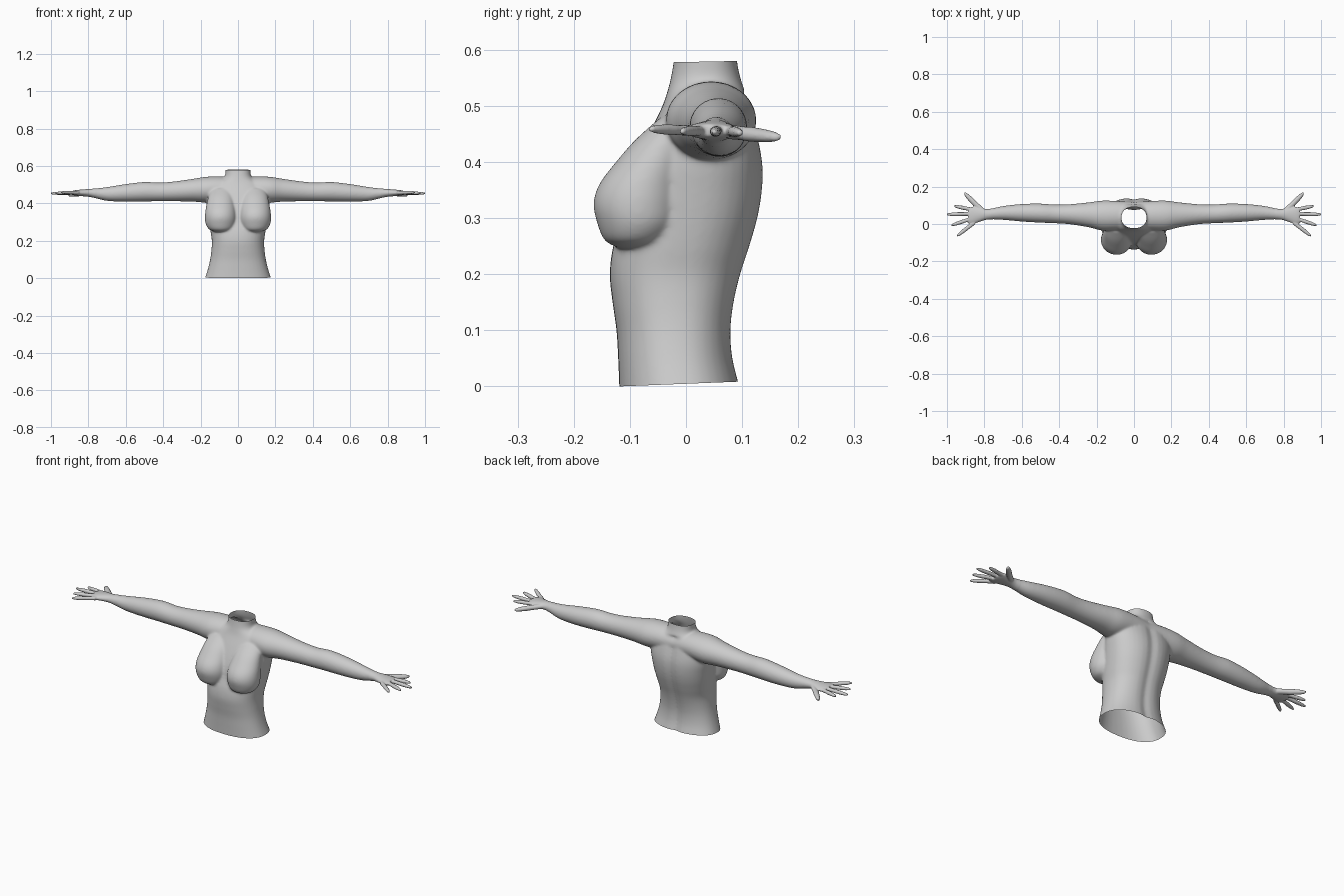
import bpy, bmesh, math
from mathutils import Vector

if "Cube" in bpy.data.objects:
    bpy.data.objects.remove(bpy.data.objects["Cube"])

SEG = 40
bm = bmesh.new()


def spline(rows, steps=5):
    """Catmull-Rom interpolation through section rows."""
    out = []
    for i in range(len(rows) - 1):
        p0, p1 = rows[max(i - 1, 0)], rows[i]
        p2, p3 = rows[i + 1], rows[min(i + 2, len(rows) - 1)]
        for s in range(steps):
            t = s / steps
            out.append([0.5 * (2 * b + (c - a) * t + (2 * a - 5 * b + 4 * c - d) * t * t
                               + (3 * b - a - 3 * c + d) * t ** 3)
                        for a, b, c, d in zip(p0, p1, p2, p3)])
    return out + [list(rows[-1])]


def loft(rows, axis, side=1, power=2.0, groove=0.0):
    """Closed tube through rows of (position, centre a, centre b, radius a, radius b)."""
    rings = []
    for t, a, b, ra, rb in spline(rows):
        ring = []
        for k in range(SEG):
            ang = 2 * math.pi * k / SEG
            c, s = math.cos(ang), math.sin(ang)
            u = a + ra * math.copysign(abs(c) ** (2 / power), c)
            v = b + rb * math.copysign(abs(s) ** (2 / power), s)
            if groove and s > 0 and t < 0.52:
                v -= groove * math.exp(-(u / 0.025) ** 2)
            co = (t * side, u, v) if axis == 'x' else (u * side, v, t)
            ring.append(bm.verts.new(co))
        rings.append(ring)
    faces = [bm.faces.new(rings[0]), bm.faces.new(rings[-1])]
    for r, q in zip(rings, rings[1:]):
        for k in range(SEG):
            n = (k + 1) % SEG
            faces.append(bm.faces.new((r[k], r[n], q[n], q[k])))
    bmesh.ops.recalc_face_normals(bm, faces=faces)


# torso and neck: height, half width, front y, back y
body = [(-0.03, .188, -.118, .104), (0, .177, -.119, .098), (.05, .161, -.121, .086),
        (.10, .149, -.124, .083), (.15, .142, -.131, .089), (.20, .140, -.136, .101),
        (.25, .147, -.130, .117), (.30, .154, -.115, .131), (.35, .161, -.105, .139),
        (.40, .168, -.088, .139), (.45, .168, -.066, .129), (.50, .135, -.042, .115),
        (.53, .085, -.032, .104), (.55, .069, -.027, .097), (.58, .067, -.022, .091),
        (.61, .067, -.022, .091)]
loft([(z, 0, (f + b) / 2, w, (b - f) / 2) for z, w, f, b in body], 'z', 1, 2.3, 0.01)

breast = [(.247, .090, -.092, .030, .028), (.260, .092, -.090, .062, .055),
          (.290, .093, -.085, .080, .073), (.325, .093, -.085, .084, .080),
          (.360, .093, -.078, .081, .077), (.400, .092, -.058, .075, .067),
          (.440, .090, -.035, .068, .055), (.480, .085, 0, .060, .045)]

arm = [(0, .045, .475, .072, .060), (.09, .045, .477, .078, .066), (.17, .045, .473, .080, .069),
       (.24, .049, .470, .067, .061), (.34, .052, .464, .054, .053), (.42, .054, .461, .050, .050),
       (.50, .058, .462, .051, .052), (.60, .060, .456, .047, .047), (.70, .059, .450, .037, .037),
       (.78, .052, .455, .028, .023), (.82, .050, .456, .036, .019), (.865, .045, .456, .047, .015),
       (.885, .043, .456, .040, .011)]

# finger base and tip as (x, y, z), then thickness
fingers = [((.805, .065, .455), (.907, .163, .444), .015),
           ((.860, .076, .456), (.962, .096, .452), .011),
           ((.865, .055, .456), (1.001, .051, .453), .011),
           ((.865, .030, .456), (.977, -.007, .455), .011),
           ((.850, .010, .456), (.946, -.063, .459), .011)]

for side in (1, -1):
    loft(breast, 'z', side)
    loft(arm, 'x', side)
    for base, tip, r in fingers:
        p, d = Vector(base), Vector(tip) - Vector(base)
        slant = d.length / d.x
        rows = []
        for f, k in ((0, 1), (.35, .9), (.55, .95), (.85, .75), (1, .4)):
            c = p + d * f
            rows.append((c.x, c.y, c.z, r * k * slant, r * k * .9))
        loft(rows, 'x', side)

mesh = bpy.data.meshes.new("torso_with_arms")
bm.to_mesh(mesh)
bm.free()
body_obj = bpy.data.objects.new("torso_with_arms", mesh)
bpy.context.collection.objects.link(body_obj)
bpy.context.view_layer.objects.active = body_obj
body_obj.select_set(True)

# fuse the parts into one skin
remesh = body_obj.modifiers.new("fuse", 'REMESH')
remesh.mode = 'VOXEL'
remesh.voxel_size = 0.004
bpy.ops.object.modifier_apply(modifier=remesh.name)

# soften the joins, then cut open the waist and the neck
bm = bmesh.new()
bm.from_mesh(mesh)
soft = [v for v in bm.verts if abs(v.co.x) < 0.76]
for _ in range(14):
    bmesh.ops.smooth_vert(bm, verts=soft, factor=0.5, use_axis_x=True, use_axis_y=True, use_axis_z=True)
for point, normal in (((0, -.12, 0), (0, .04, -1)), ((0, .09, .58), (0, -.02, 1))):
    geom = bm.verts[:] + bm.edges[:] + bm.faces[:]
    bmesh.ops.bisect_plane(bm, geom=geom, plane_co=point, plane_no=normal, clear_outer=True)
bm.to_mesh(mesh)
bm.free()
mesh.shade_smooth()
